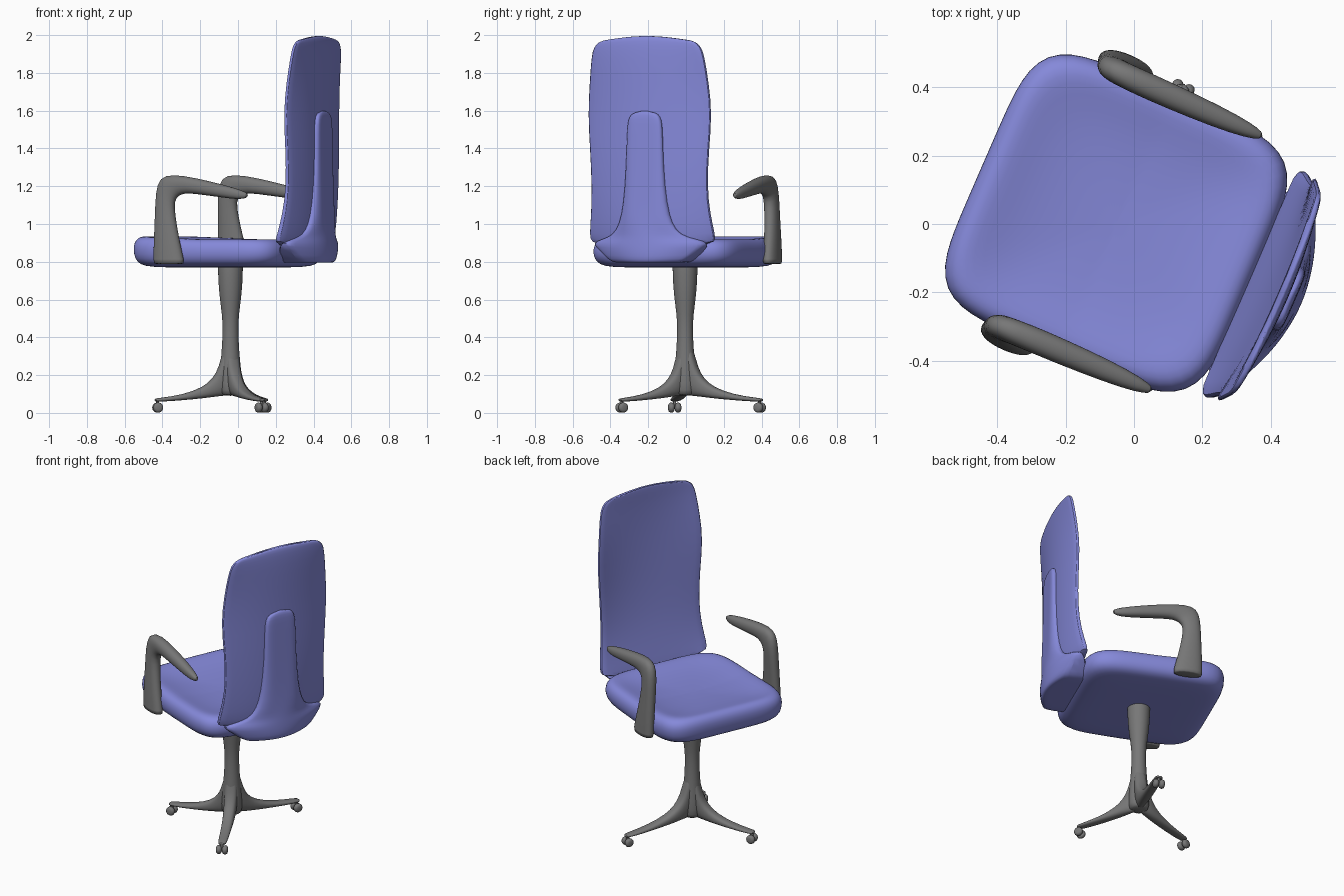
import bpy, bmesh, math
from mathutils import Matrix, Vector

def material(name, rgb):
    m = bpy.data.materials.new(name)
    m.diffuse_color = (*rgb, 1)
    return m

FABRIC = material("blue fabric", (0.235, 0.25, 0.70))
METAL = material("grey metal", (0.185, 0.185, 0.185))

# The chair is turned about its column; local +x is the back of the chair
COLUMN = Vector((-0.04, -0.005, 0))
CHAIR = Matrix.Translation(COLUMN) @ Matrix.Rotation(math.radians(-23.5), 4, 'Z')

def loft(name, rings, mat, matrix=CHAIR, levels=1, angle=60):
    """Skin closed rings of equal length, cap both ends and smooth."""
    bm = bmesh.new()
    vs = [[bm.verts.new(matrix @ Vector(p)) for p in r] for r in rings]
    n = len(vs[0])
    for a, b in zip(vs, vs[1:]):
        for i in range(n):
            j = (i + 1) % n
            bm.faces.new((a[i], a[j], b[j], b[i]))
    bm.faces.new(vs[0])
    bm.faces.new(vs[-1][::-1])
    bmesh.ops.recalc_face_normals(bm, faces=bm.faces)
    me = bpy.data.meshes.new(name)
    bm.to_mesh(me)
    bm.free()
    ob = bpy.data.objects.new(name, me)
    bpy.context.collection.objects.link(ob)
    me.materials.append(mat)
    if levels:
        mod = ob.modifiers.new("smooth", 'SUBSURF')
        mod.levels = mod.render_levels = levels
    bpy.ops.object.select_all(action='DESELECT')
    ob.select_set(True)
    bpy.context.view_layer.objects.active = ob
    bpy.ops.object.shade_smooth_by_angle(angle=math.radians(angle))
    return ob

def superellipse(n, power):
    pts = []
    for i in range(n):
        a = 2 * math.pi * i / n
        c, s = math.cos(a), math.sin(a)
        k = (abs(c) ** power + abs(s) ** power) ** (-1 / power)
        pts.append((c * k, s * k))
    return pts

STEPS = [i / 8 - 1 for i in range(17)]

def shell_ring(z, hw, xe, dip, thick, bulge, drop=0, power=2):
    """Curved slab section: shallow hollow front, bulging rear."""
    def side(x, amount, p):
        return [(x + amount * (1 - abs(s) ** p), hw * s, z - drop * s * s) for s in STEPS]
    return side(xe, dip, 2) + side(xe + thick, bulge, power)[::-1]

# Seat cushion: dished top, raised front lip
outline = superellipse(48, 6)
seat = []
for scale, z in [(0.03, 0.769), (0.5, 0.769), (0.82, 0.772), (0.93, 0.785), (0.985, 0.815),
                 (1.0, 0.85), (0.99, 0.885), (0.95, 0.912), (0.88, 0.922), (0.78, 0.914),
                 (0.6, 0.897), (0.3, 0.888), (0.03, 0.887)]:
    ring = []
    for u, v in outline:
        x, y = -0.012 + 0.43 * scale * u, 0.42 * scale * v * (1 - 0.02 * max(0, u))
        lift = 0.018 * max(0, -u) * scale if z > 0.84 else 0
        ring.append((x, y, z + lift))
    seat.append(ring)
loft("seat", seat, FABRIC)

# Backrest: curved shell, rows of (z, half width, edge x, front dip, thickness, rear bulge, edge drop)
rows = [(0.845, 0.31, 0.41, 0.0, 0.03, 0.06, -0.05),
        (0.865, 0.360, 0.405, 0.0, 0.03, 0.07, -0.04),
        (0.93, 0.365, 0.418, 0.0, 0.03, 0.075, -0.01),
        (1.05, 0.345, 0.443, 0.0, 0.025, 0.064, 0),
        (1.20, 0.334, 0.460, 0.008, 0.022, 0.054, 0),
        (1.40, 0.345, 0.461, 0.025, 0.02, 0.055, 0),
        (1.58, 0.360, 0.454, 0.042, 0.02, 0.058, 0),
        (1.75, 0.345, 0.465, 0.038, 0.02, 0.048, 0),
        (1.89, 0.328, 0.482, 0.022, 0.02, 0.032, 0.005),
        (1.95, 0.312, 0.487, 0.014, 0.02, 0.024, 0.012),
        (1.985, 0.28, 0.491, 0.010, 0.02, 0.016, 0.02),
        (2.0, 0.235, 0.496, 0.006, 0.012, 0.008, 0.022)]
loft("backrest", [shell_ring(*r) for r in rows], FABRIC)

# Spine on the rear of the backrest, flaring into a foot behind the seat
# rows of (z, half width, front x, dip, thickness, bulge, edge drop, power)
rows = [(0.795, 0.17, 0.37, 0.0, 0.13, 0.055, 0, 2), (0.796, 0.20, 0.36, 0.0, 0.14, 0.065, 0, 2),
        (0.81, 0.235, 0.365, 0.0, 0.14, 0.07, 0, 2), (0.85, 0.30, 0.40, 0.0, 0.08, 0.097, -0.015, 2),
        (0.885, 0.342, 0.43, 0.02, 0.035, 0.11, -0.015, 2), (0.91, 0.27, 0.46, 0.02, 0.03, 0.083, -0.01, 2),
        (0.94, 0.195, 0.49, 0.01, 0.03, 0.05, 0, 2), (1.0, 0.15, 0.505, 0, 0.03, 0.032, 0, 4),
        (1.1, 0.125, 0.507, 0, 0.03, 0.025, 0, 6), (1.3, 0.107, 0.51, 0, 0.035, 0.013, 0, 6),
        (1.5, 0.102, 0.51, 0, 0.035, 0.010, 0, 6), (1.56, 0.095, 0.51, 0, 0.035, 0.009, 0.005, 6),
        (1.592, 0.078, 0.51, 0, 0.033, 0.007, 0.01, 6), (1.602, 0.05, 0.515, 0, 0.02, 0.004, 0.01, 6)]
loft("spine", [shell_ring(*r) for r in rows], FABRIC)

# Armrests: outer and inner profile pairs (x, z, x, z), y centre, half thickness
ARM = [(-0.25, 0.788, -0.085, 0.788, 0.432, 0.034), (-0.257, 0.79, -0.076, 0.79, 0.432, 0.04),
       (-0.255, 0.92, -0.112, 0.92, 0.427, 0.037), (-0.252, 1.05, -0.14, 1.05, 0.418, 0.036),
       (-0.25, 1.17, -0.148, 1.12, 0.412, 0.037), (-0.23, 1.247, -0.125, 1.15, 0.409, 0.037),
       (-0.16, 1.265, -0.085, 1.163, 0.407, 0.038), (-0.02, 1.244, -0.03, 1.16, 0.406, 0.038),
       (0.14, 1.207, 0.13, 1.140, 0.405, 0.033), (0.24, 1.18, 0.23, 1.128, 0.405, 0.023),
       (0.28, 1.16, 0.276, 1.14, 0.405, 0.01)]
for side, label in ((1, "left"), (-1, "right")):
    rings = []
    for xo, zo, xi, zi, yc, hy in ARM:
        rings.append([((xo + xi) / 2 + u * (xo - xi) / 2, side * (yc + v * hy),
                       (zo + zi) / 2 + u * (zo - zi) / 2) for u, v in superellipse(16, 2.4)])
    loft(label + "_armrest", rings, METAL)

# Column
circle = superellipse(24, 2)
loft("column", [[(r * u, r * v, z) for u, v in circle] for z, r in
                [(0.09, 0.045), (0.11, 0.062), (0.2, 0.06), (0.32, 0.046), (0.45, 0.041),
                 (0.52, 0.045), (0.60, 0.056), (0.68, 0.064), (0.78, 0.067), (0.84, 0.067)]], METAL)

# Three legs with twin wheel casters, placed by their tip positions
for k, tip in enumerate([(-0.425, -0.06), (0.14, 0.39), (0.125, -0.34)], 1):
    d = Vector((*tip, 0)) - COLUMN
    reach = d.length
    place = Matrix.Translation(COLUMN) @ Matrix.Rotation(math.atan2(d.y, d.x), 4, 'Z')
    rings = []
    for f, top, low, hw in [(0.0, 0.42, 0.092, 0.036), (0.09, 0.36, 0.09, 0.038),
                            (0.15, 0.245, 0.088, 0.038), (0.24, 0.182, 0.084, 0.036),
                            (0.38, 0.135, 0.077, 0.033), (0.65, 0.097, 0.067, 0.029),
                            (0.95, 0.08, 0.059, 0.026), (1.05, 0.076, 0.060, 0.02)]:
        rings.append([(f * reach, u * hw, (top + low) / 2 + v * (top - low) / 2)
                      for u, v in superellipse(16, 2.8)])
    loft(f"leg_{k}", rings, METAL, place)
    loft(f"caster_stem_{k}", [[(reach + 0.008 * u, 0.008 * v, z) for u, v in superellipse(12, 2)]
                              for z in (0.03, 0.07)], METAL, place, 0)
    for s in (-1, 1):
        wheel = [[(reach + r * u, s * 0.018 + y, 0.028 + r * v) for u, v in superellipse(20, 2)]
                 for y, r in [(-0.017, 0.012), (-0.013, 0.024), (0, 0.029), (0.013, 0.024), (0.017, 0.012)]]
        loft(f"caster_wheel_{k}_{'a' if s < 0 else 'b'}", wheel, METAL, place)
